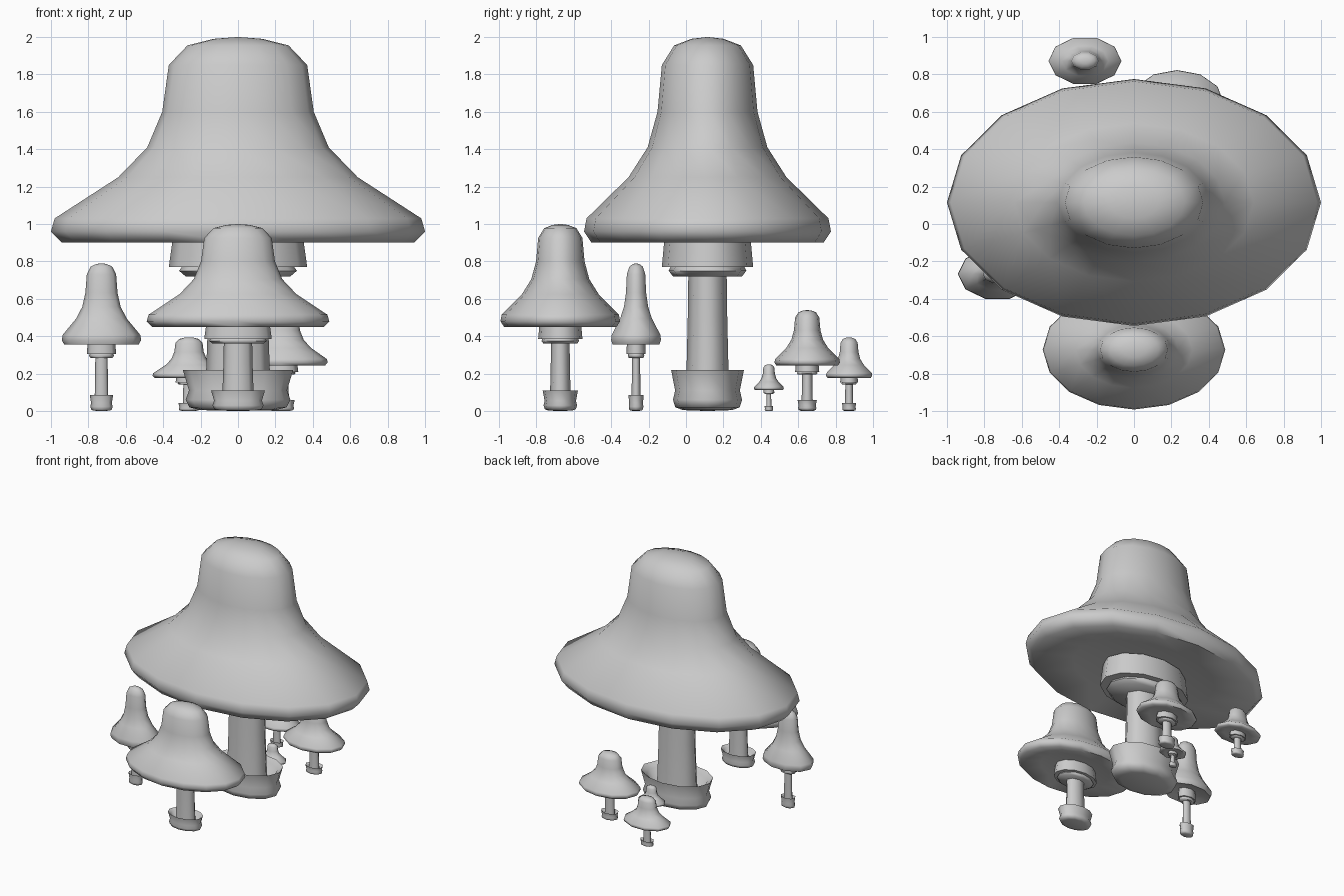
import bpy, bmesh, math

cube = bpy.data.objects.get("Cube")
if cube:
    bpy.data.objects.remove(cube, do_unlink=True)

grey = bpy.data.materials.new("plain grey")
grey.use_nodes = True
colour = (0.6, 0.6, 0.6, 1)
grey.diffuse_color = colour
grey.node_tree.nodes["Principled BSDF"].inputs["Base Color"].default_value = colour

# Profiles as (radius, height) for a mushroom with brim radius 1 and height 2
CAP = [(0, 2.0), (0.13, 1.99), (0.27, 1.955), (0.37, 1.85), (0.405, 1.6),
       (0.485, 1.41), (0.64, 1.25), (0.98, 1.03), (1.0, 0.96), (0.94, 0.9),
       (0.6, 0.94), (0.3, 0.96), (0, 0.96)]
COLLAR = [(0, 0.95), (0.345, 0.95), (0.37, 0.77), (0.3, 0.77), (0.315, 0.75),
          (0.28, 0.72), (0, 0.72)]
STEM = [(0, 0.75), (0.155, 0.75), (0.16, 0.5), (0.17, 0.22), (0.18, 0.06), (0, 0.06)]
CUP = [(0, 0.09), (0.19, 0.1), (0.25, 0.19), (0.295, 0.22), (0.262, 0.11),
       (0.28, 0.06), (0.26, 0.02), (0.2, 0.005), (0, 0)]


def lathe(name, profile, sides, centre, size):
    """Spin a profile into an oval solid whose first and last points are poles."""
    bm = bmesh.new()
    rings = []
    for r, z in profile:
        count = sides if r else 1
        rings.append([bm.verts.new((
            centre[0] + size[0] * r * math.cos(2 * math.pi * i / sides),
            centre[1] + size[1] * r * math.sin(2 * math.pi * i / sides),
            size[2] * z)) for i in range(count)])
    for a, b in zip(rings, rings[1:]):
        for i in range(sides):
            j = (i + 1) % sides
            corners = [a[i % len(a)], b[i % len(b)], b[j % len(b)], a[j % len(a)]]
            bm.faces.new(list(dict.fromkeys(corners)))
    bmesh.ops.recalc_face_normals(bm, faces=bm.faces)
    mesh = bpy.data.meshes.new(name)
    bm.to_mesh(mesh)
    bm.free()
    mesh.materials.append(grey)
    obj = bpy.data.objects.new(name, mesh)
    bpy.context.collection.objects.link(obj)
    bpy.ops.object.select_all(action='DESELECT')
    obj.select_set(True)
    bpy.context.view_layer.objects.active = obj
    bpy.ops.object.shade_smooth_by_angle(angle=math.radians(65))


# Name, centre, scale and cap sides of each mushroom
MUSHROOMS = [
    ("main", (0, 0.115), (1.0, 0.66, 1.0), 16),
    ("front", (0, -0.672), (0.488, 0.32, 0.5), 16),
    ("slim", (-0.73, -0.267), (0.212, 0.14, 0.395), 10),
    ("back", (0.23, 0.648), (0.25, 0.175, 0.27), 12),
    ("rear", (-0.262, 0.872), (0.195, 0.13, 0.197), 10),
    ("tiny", (0, 0.443), (0.115, 0.08, 0.125), 8),
]

for label, centre, size, sides in MUSHROOMS:
    lathe(label + "_cap", CAP, sides, centre, size)
    lathe(label + "_collar", COLLAR, max(8, sides - 4), centre, size)
    lathe(label + "_stem", STEM, 8, centre, size)
    lathe(label + "_base_cup", CUP, max(8, sides - 4), centre, size)
